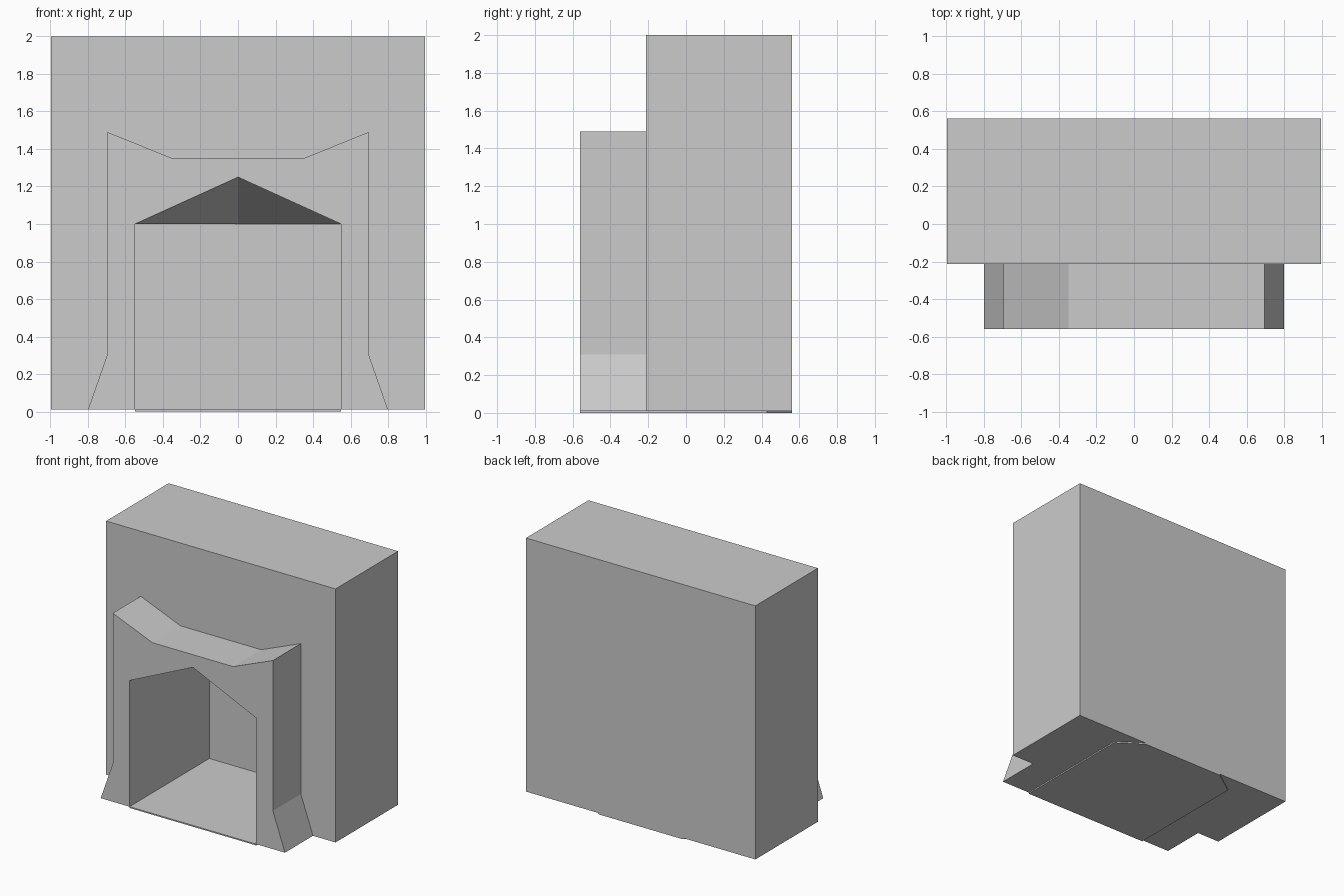
import bpy, bmesh

if "Cube" in bpy.data.objects:
    bpy.data.objects.remove(bpy.data.objects["Cube"])


def make_object(name, verts, faces):
    mesh = bpy.data.meshes.new(name)
    mesh.from_pydata(verts, [], faces)
    bm = bmesh.new()
    bm.from_mesh(mesh)
    bmesh.ops.recalc_face_normals(bm, faces=bm.faces)
    bm.to_mesh(mesh)
    bm.free()
    obj = bpy.data.objects.new(name, mesh)
    bpy.context.collection.objects.link(obj)
    return obj


def prism(name, outline, start, end, axis):
    """Extrude a 2D outline along y (outline is x,z) or z (outline is x,y)."""
    n = len(outline)
    place = (lambda p, d: (p[0], d, p[1])) if axis == 'y' else (lambda p, d: (p[0], p[1], d))
    verts = [place(p, d) for d in (start, end) for p in outline]
    faces = [list(range(n)), list(range(n, 2 * n))]
    faces += [[i, (i + 1) % n, n + (i + 1) % n, n + i] for i in range(n)]
    return make_object(name, verts, faces)


def mirrored(half):
    """Complete a right-hand half outline with its left-hand mirror."""
    return half + [(-x, v) for x, v in reversed(half)]


FRONT, MID, CAVITY, BACK = -0.56, -0.213, 0.43, 0.562
BASE = 0.01

# Chimney block and flared surround
block = prism("chimney_block", mirrored([(0.996, BASE), (0.996, 2.0)]), MID, BACK, 'y')
surround = prism("fireplace_surround",
                 mirrored([(0.8, BASE), (0.695, 0.31), (0.695, 1.49), (0.35, 1.35)]),
                 FRONT, MID, 'y')

# Hearth floor, with chamfered back corners
prism("hearth_floor", mirrored([(0.55, FRONT), (0.55, CAVITY), (0.36, BACK)]), 0.0, BASE, 'z')

# Firebox cutter: peaked at the front, flat at the back
w = 0.55
profiles = [(-0.8, 1.25), (FRONT, 1.25), (CAVITY, 1.0)]
verts = [v for y, peak in profiles for v in
         ((-w, y, -0.1), (w, y, -0.1), (w, y, 1.0), (0, y, peak), (-w, y, 1.0))]
faces = [range(5), range(10, 15)]
for a in (0, 5):
    for i in (0, 1, 4):
        j = (i + 1) % 5
        faces.append((a + i, a + j, a + 5 + j, a + 5 + i))
faces += [(2, 3, 8, 7), (3, 4, 9, 8)]
faces += [(9, 8, 13), (9, 13, 14), (8, 13, 12), (8, 12, 7)]
cutter = make_object("firebox_cutter", verts, [list(f) for f in faces])
cutter.hide_render = True

# Hollow out the firebox
for obj in (block, surround):
    mod = obj.modifiers.new("firebox", 'BOOLEAN')
    mod.operation = 'DIFFERENCE'
    mod.solver = 'EXACT'
    mod.object = cutter
    bpy.context.view_layer.objects.active = obj
    bpy.ops.object.modifier_apply(modifier=mod.name)
bpy.data.objects.remove(cutter)
